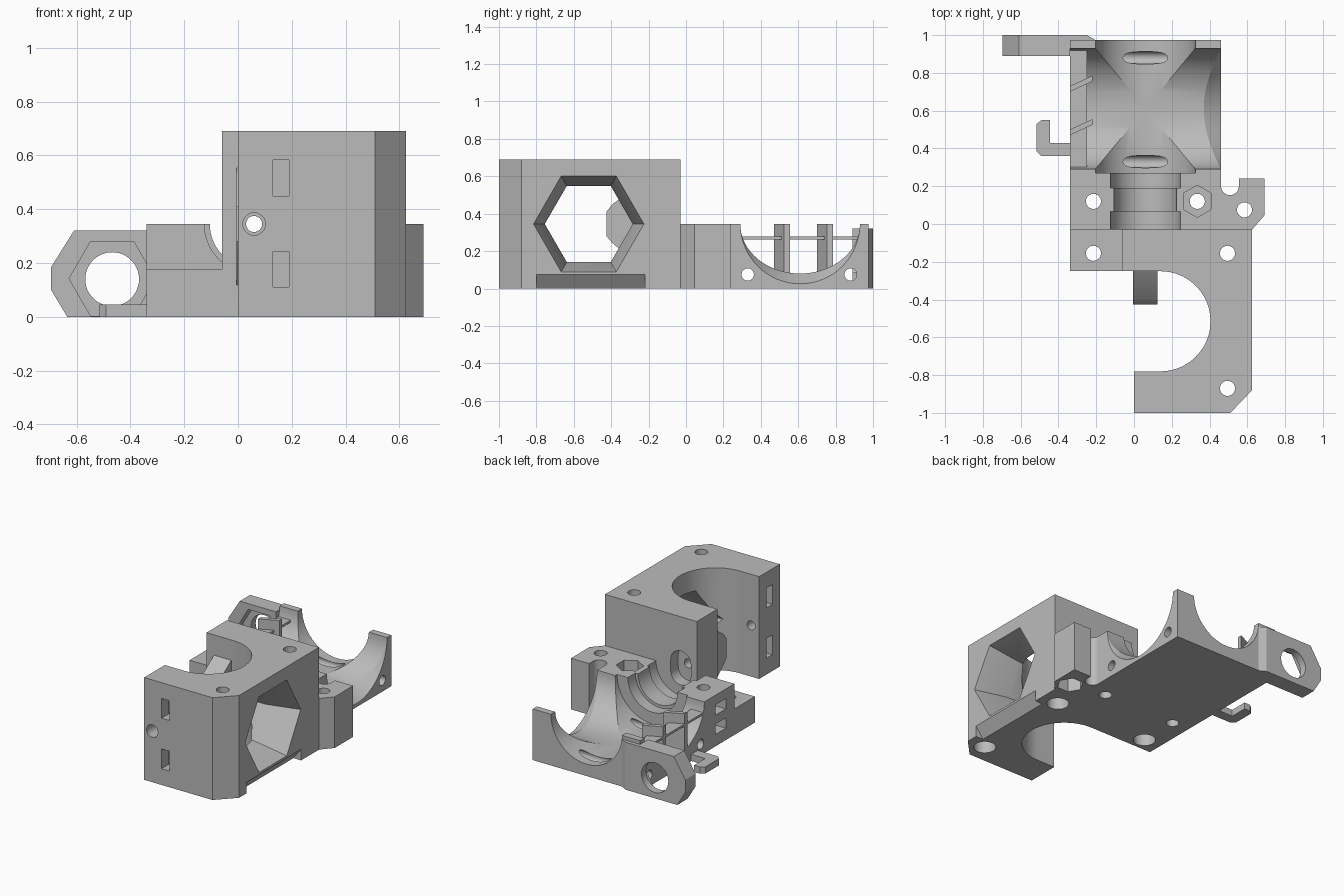
import bpy, bmesh
from math import pi, cos, sin, radians

if "Cube" in bpy.data.objects:
    bpy.data.objects.remove(bpy.data.objects["Cube"], do_unlink=True)

grey = bpy.data.materials.new("plain grey plastic")
grey.use_nodes = True
tone = (0.5, 0.5, 0.5, 1)
grey.diffuse_color = tone
grey.node_tree.nodes["Principled BSDF"].inputs["Base Color"].default_value = tone


def arc(cx, cy, r, a0, a1, n):
    """Points along an arc, in degrees, both ends included."""
    angles = [radians(a0 + (a1 - a0) * i / n) for i in range(n + 1)]
    return [(cx + r * cos(a), cy + r * sin(a)) for a in angles]


def ring(cx, cy, r, n=48, ry=None):
    ry = ry or r
    return [(cx + r * cos(2 * pi * i / n), cy + ry * sin(2 * pi * i / n)) for i in range(n)]


def rect(u0, v0, u1, v1):
    return [(u0, v0), (u1, v0), (u1, v1), (u0, v1)]


def prism(name, pts, axis, lo, hi, far=None):
    """Extrude a profile along an axis; far is an optional end profile."""
    place = {"x": lambda u, v, w: (w, u, v),
             "y": lambda u, v, w: (u, w, v),
             "z": lambda u, v, w: (u, v, w)}[axis]
    bm = bmesh.new()
    a = [bm.verts.new(place(u, v, lo)) for u, v in pts]
    b = [bm.verts.new(place(u, v, hi)) for u, v in (far or pts)]
    bm.faces.new(a)
    bm.faces.new(b)
    for i in range(len(a)):
        j = (i + 1) % len(a)
        bm.faces.new((a[i], a[j], b[j], b[i]))
    bmesh.ops.recalc_face_normals(bm, faces=bm.faces)
    mesh = bpy.data.meshes.new(name)
    bm.to_mesh(mesh)
    bm.free()
    mesh.materials.append(grey)
    ob = bpy.data.objects.new(name, mesh)
    bpy.context.collection.objects.link(ob)
    return ob


def activate(ob):
    bpy.ops.object.select_all(action="DESELECT")
    ob.select_set(True)
    bpy.context.view_layer.objects.active = ob


def cut(target, *args, **kw):
    """Subtract a prism from the target."""
    tool = prism("cutter", *args, **kw)
    tool.hide_render = True
    mod = target.modifiers.new("cut", "BOOLEAN")
    mod.operation, mod.solver, mod.object = "DIFFERENCE", "EXACT", tool
    activate(target)
    bpy.ops.object.modifier_apply(modifier=mod.name)
    bpy.data.objects.remove(tool, do_unlink=True)


TOP, LOW, MID = 0.69, 0.345, 0.345   # heights of the two blocks and the bore axis
BX = 0.06                            # x of the bore axis


def screw_hole(target, x, y, bore=0.07, sides=32):
    cut(target, ring(x, y, 0.04, 32), "z", -0.1, 0.8)
    if bore:
        cut(target, ring(x, y, bore, sides), "z", -0.1, 0.1)


# Tall C-shaped block with a round vertical cut-out
tall = prism("tall_block", [(0, -1), (0.51, -1), (0.625, -0.88), (0.625, -0.03),
                            (-0.06, -0.03), (-0.06, -0.25)]
             + arc(0.14, -0.515, 0.265, 90, -90, 48) + [(0, -0.78)], "z", 0, TOP)
# Tapered hexagonal window in its side
cut(tall, ring(-0.52, MID, 0.235, 6), "x", 0.1, 0.45)
cut(tall, ring(-0.52, MID, 0.235, 6), "x", 0.405, 0.625, far=ring(-0.52, MID, 0.295, 6))
# Slanted relief along the lower edge
cut(tall, [(0.56, -0.01), (0.7, -0.01), (0.7, 0.075), (0.625, 0.075)], "y", -0.8, -0.22)
# Feed hole, its wider mouth and the oval pocket behind
cut(tall, ring(BX, MID, 0.03, 32), "y", -1.1, 0.1)
cut(tall, ring(BX, MID, 0.042, 32), "y", -1.1, -0.85)
oval = arc(BX, 0.385, 0.075, 0, 180, 16) + arc(BX, 0.305, 0.075, 180, 360, 16)
cut(tall, oval, "y", -0.11, 0.1)
# Angled nut slots in the free arm
for z0 in (0.11, 0.45):
    slot = [(0.13, -1.1), (0.19, -1.1), (0.19, -0.86), (-0.1, -0.86), (-0.1, -0.92), (0.13, -0.92)]
    cut(tall, slot, "z", z0, z0 + 0.133)
for y in (-0.87, -0.155):
    screw_hole(tall, 0.495, y)

# Tapered filament guide reaching into the round cut-out
guide = prism("filament_guide", [(-0.24, 0.56), (-0.395, 0.45), (-0.425, 0.41), (-0.425, 0.28),
                                 (-0.395, 0.245), (-0.24, 0.11)], "x", -0.005, 0.125)
cut(guide, ring(BX, MID, 0.03, 32), "y", -0.6, 0)

# Low wing beside the tall block
wing = prism("low_wing", rect(-0.34, -0.25, -0.06, -0.03), "z", 0, 0.175)
screw_hole(wing, -0.215, -0.155)

# Low cradle with a notched side lug
cradle = prism("cradle", [(-0.34, -0.03), (0.625, -0.03), (0.69, 0.045), (0.69, 0.24),
                          (0.555, 0.24)] + arc(0.508, 0.2, 0.047, 0, -180, 16)
               + [(0.461, 0.975), (-0.34, 0.975)], "z", 0, LOW)
# Stepped neck of the bore, then the wide chamber
for r, y0, y1 in ((0.185, -0.1, 0.065), (0.165, 0, 0.22), (0.185, 0.19, 0.3), (0.265, 0.27, 1.1)):
    cut(cradle, ring(BX, MID, r, 64), "y", y0, y1)
# Cross trough with a flared end
cut(cradle, ring(0.61, MID, 0.32, 64, 0.265), "x", -0.5, 0.6)
cut(cradle, ring(0.61, MID, 0.265, 64), "x", 0.37, 0.4615, far=ring(0.61, MID, 0.32, 64))
# Cross holes through the lower corners
for y in (0.33, 0.88):
    cut(cradle, ring(y, 0.075, 0.033, 24), "x", -0.5, 0.6)
# Square slots in the outer face
for z0 in (0.08, 0.21):
    cut(cradle, rect(0.06, z0, 0.17, z0 + 0.07), "x", -0.5, -0.16)
screw_hole(cradle, -0.215, 0.12, bore=0)
screw_hole(cradle, 0.585, 0.075, bore=0.085, sides=6)
screw_hole(cradle, 0.335, 0.12, bore=0)
nut = [(0.335 + v, 0.12 + u) for u, v in ring(0, 0, 0.085, 6)]
cut(cradle, nut, "z", 0.24, 0.5)

# Thin shelf and slanted vanes across the open end
shelf = prism("vane_shelf", rect(-0.34, 0.29, -0.25, 0.935), "z", 0.262, 0.277)
vanes = []
for y in (0.47, 0.70):
    vanes.append(prism("air_vane", [(-0.34, y), (-0.22, y + 0.055), (-0.22, y + 0.085),
                                    (-0.34, y + 0.03)], "z", 0.06, LOW))

# Mounting ear with a hexagonal nut recess
ear = prism("mounting_ear", [(-0.635, 0), (-0.695, 0.1), (-0.695, 0.185), (-0.61, 0.32),
                             (-0.34, 0.32), (-0.34, 0)], "y", 0.89, 1.0)
cut(ear, ring(-0.468, 0.14, 0.1), "y", 0.8, 1.1)
cut(ear, ring(-0.468, 0.142, 0.16, 6), "y", 0.8, 0.95)
gusset = prism("ear_gusset", [(-0.34, 0.95), (-0.205, 0.95), (-0.205, 0.975), (-0.25, 1),
                              (-0.34, 1)], "z", 0, 0.32)
cut(gusset, ring(BX, MID, 0.265, 64), "y", 0.5, 1.1)

# Cable hook at the base
hook = prism("cable_hook", [(-0.34, 0.36), (-0.49, 0.36), (-0.515, 0.385), (-0.515, 0.53),
                            (-0.49, 0.55), (-0.445, 0.55), (-0.445, 0.43), (-0.34, 0.43)],
             "z", 0, 0.045)

for ob in [tall, guide, wing, cradle, shelf, ear, gusset, hook] + vanes:
    activate(ob)
    bpy.ops.object.shade_smooth_by_angle(angle=radians(25))
